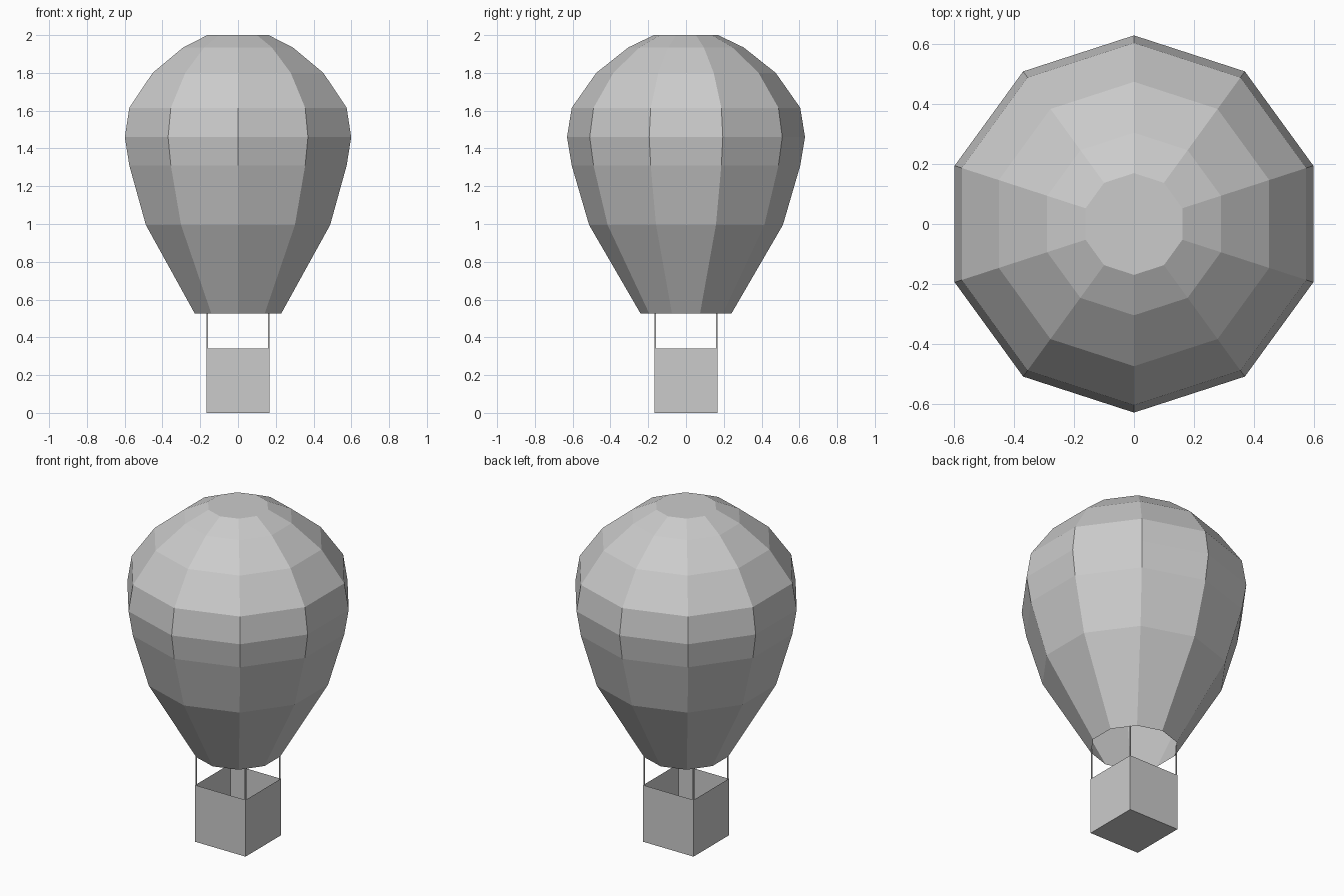
import bpy, bmesh, math

if "Cube" in bpy.data.objects:
    bpy.data.objects.remove(bpy.data.objects["Cube"])

SIDES = 10


def make_object(name, bm):
    mesh = bpy.data.meshes.new(name)
    bm.to_mesh(mesh)
    bm.free()
    obj = bpy.data.objects.new(name, mesh)
    bpy.context.collection.objects.link(obj)
    return obj


def add_box(bm, center, size):
    verts = bmesh.ops.create_cube(bm, size=1)["verts"]
    bmesh.ops.scale(bm, vec=size, verts=verts)
    bmesh.ops.translate(bm, vec=center, verts=verts)


# Envelope: ten-sided lathe of (radius, height), open mouth, flat crown
profile = [(0.24, 0.525), (0.513, 0.995), (0.605, 1.31), (0.63, 1.46),
           (0.605, 1.615), (0.475, 1.80), (0.305, 1.935), (0.17, 2.0)]
bm = bmesh.new()
rings = []
for r, z in profile:
    angles = [math.pi / 2 + math.tau * i / SIDES for i in range(SIDES)]
    rings.append([bm.verts.new((r * math.cos(a), r * math.sin(a), z)) for a in angles])
for low, high in zip(rings, rings[1:]):
    for i in range(SIDES):
        j = (i + 1) % SIDES
        bm.faces.new((low[i], low[j], high[j], high[i]))
bm.faces.new(rings[-1])
make_object("envelope", bm)

# Basket: thin open-topped box
bm = bmesh.new()
add_box(bm, (0, 0, 0.17), (0.335, 0.335, 0.34))
bmesh.ops.delete(bm, geom=[f for f in bm.faces if f.normal.z > 0.5], context="FACES_ONLY")
make_object("basket", bm)

# Ropes: one at each basket corner up to the envelope mouth
bm = bmesh.new()
for sx in (-1, 1):
    for sy in (-1, 1):
        add_box(bm, (sx * 0.163, sy * 0.163, 0.4325), (0.007, 0.007, 0.187))
make_object("ropes", bm)
